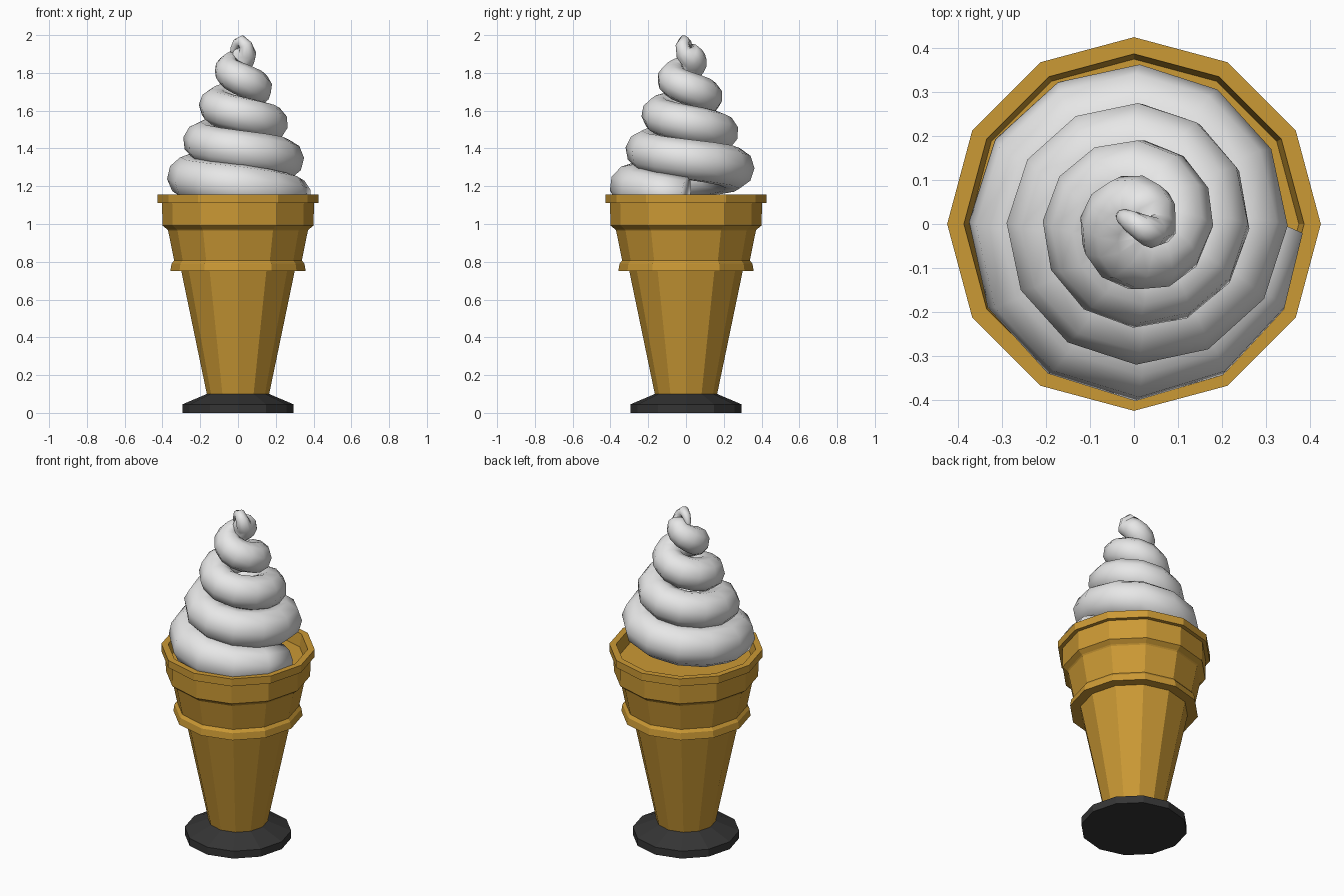
import bpy, bmesh, math
from mathutils import Vector

if "Cube" in bpy.data.objects:
    bpy.data.objects.remove(bpy.data.objects["Cube"])

def material(name, rgb):
    m = bpy.data.materials.new(name)
    m.diffuse_color = (*rgb, 1)
    m.use_nodes = True
    m.node_tree.nodes["Principled BSDF"].inputs["Base Color"].default_value = m.diffuse_color
    return m

wafer = material("golden_wafer", (0.60, 0.32, 0.035))
cream = material("white_cream", (0.80, 0.80, 0.80))
dark = material("dark_base", (0.035, 0.035, 0.035))

def skin(name, rings, mat, smooth=False):
    """Bridge equal-sized rings of points and cap both ends."""
    bm = bmesh.new()
    vr = [[bm.verts.new(p) for p in r] for r in rings]
    n = len(vr[0])
    for a, b in zip(vr, vr[1:]):
        for i in range(n):
            bm.faces.new((a[i], a[(i + 1) % n], b[(i + 1) % n], b[i]))
    bm.faces.new(vr[0][::-1])
    bm.faces.new(vr[-1])
    bmesh.ops.recalc_face_normals(bm, faces=bm.faces)
    for f in bm.faces:
        f.smooth = smooth
    me = bpy.data.meshes.new(name)
    bm.to_mesh(me)
    bm.free()
    me.materials.append(mat)
    ob = bpy.data.objects.new(name, me)
    bpy.context.collection.objects.link(ob)
    return ob

def lathe(name, profile, mat, n=12):
    rings = [[(r * math.cos(math.tau * i / n), r * math.sin(math.tau * i / n), z)
              for i in range(n)] for r, z in profile]
    return skin(name, rings, mat)

# Foot and wafer cone (12-sided, flat shaded)
lathe("base_foot", [(0.295, 0), (0.295, 0.045), (0.165, 0.10)], dark)
lathe("wafer_cone", [
    (0.165, 0.10), (0.30, 0.75),                    # tapered body
    (0.358, 0.75), (0.352, 0.79), (0.338, 0.807),   # lower band
    (0.37, 0.965), (0.375, 0.972), (0.40, 0.992),   # flare
    (0.402, 1.11), (0.425, 1.11), (0.425, 1.155),   # upper band and rim
    (0.387, 1.155), (0.375, 1.08)], wafer)          # inner lip and floor

# Cream swirl: a tapering tube winding up clockwise from the front
path = []
steps = 12
for k in range(-3, int(3.67 * steps) + 1):
    t = k / steps
    ang = -math.pi / 2 - math.tau * t
    r = 0.118 - 0.011 * t if t < 3 else 0.085 - 0.03 * (t - 3)
    if t < 0:
        r += 0.10 * t                               # thin starting end
    c = max(0.405 - 0.084 * t - r, 0.03)
    if t < 0:
        c = 0.287
    path.append((Vector((0.008 + c * math.cos(ang), c * math.sin(ang), 1.2 + 0.19 * t)), r))
# Curled tip
path += [(Vector(p), r) for p, r in [
    ((0.052, -0.012, 1.905), 0.045), ((0.040, -0.018, 1.945), 0.037),
    ((0.018, -0.008, 1.969), 0.031), ((-0.006, 0.006, 1.957), 0.025),
    ((-0.024, 0.016, 1.925), 0.018), ((-0.036, 0.024, 1.885), 0.006)]]

rings = []
side = Vector((0, 0, 1))
sides = 10
for i, (p, r) in enumerate(path):
    tan = (path[min(i + 1, len(path) - 1)][0] - path[max(i - 1, 0)][0]).normalized()
    side = (side - tan * side.dot(tan)).normalized()
    up = tan.cross(side)
    rings.append([p + r * (side * math.cos(math.tau * j / sides) + up * math.sin(math.tau * j / sides))
                  for j in range(sides)])
skin("cream_swirl", rings, cream, smooth=True)
